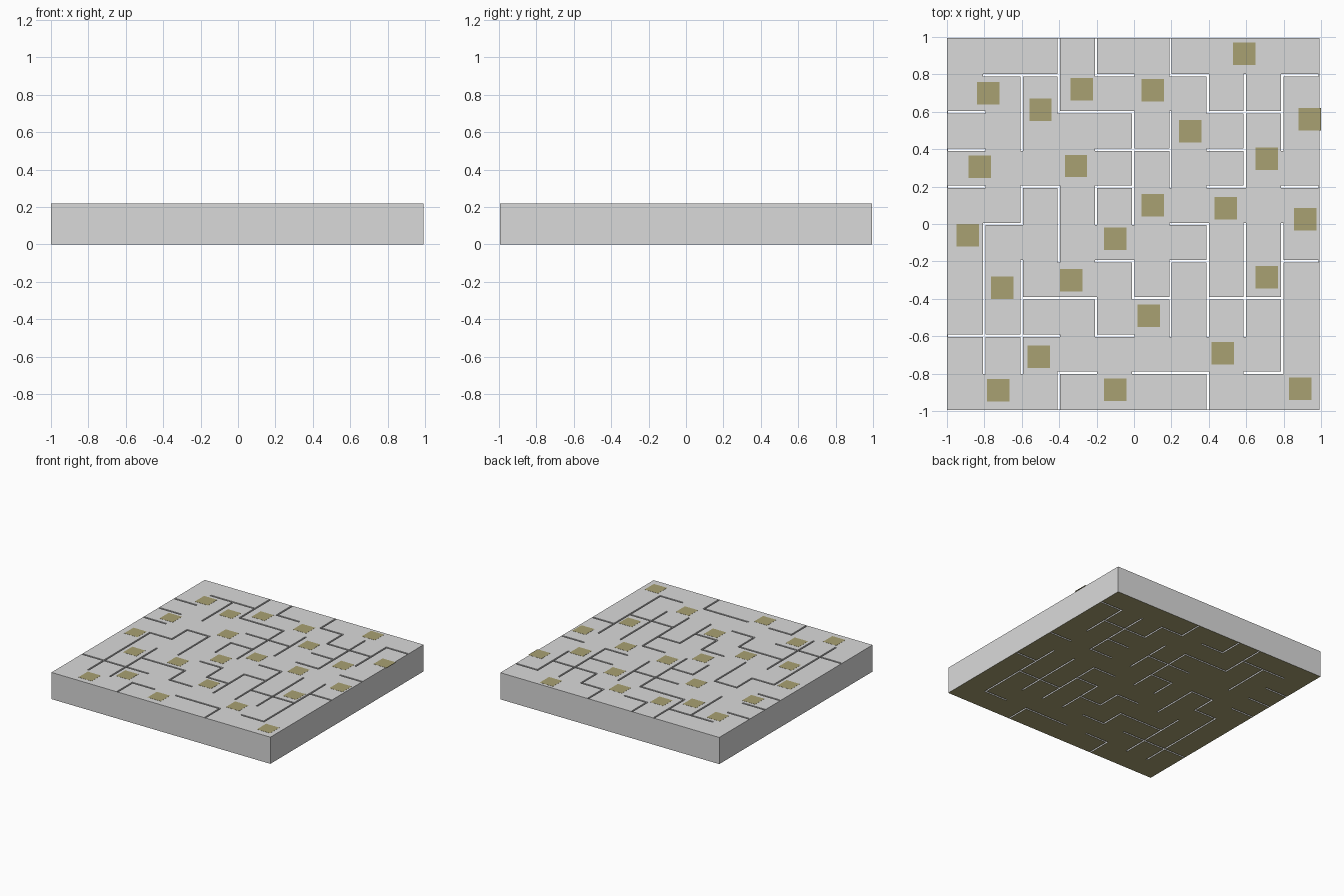
import bpy, bmesh

if "Cube" in bpy.data.objects:
    bpy.data.objects.remove(bpy.data.objects["Cube"])

HEIGHT = 0.219
P = 0.199            # maze cell pitch
X0, Y0 = -0.999, -0.995
H = 0.0065           # half width of a wall slot
RIM = 0.004          # thin outer skin left around the slots


def material(name, rgb):
    m = bpy.data.materials.new(name)
    m.diffuse_color = (*rgb, 1.0)
    m.use_nodes = True
    m.node_tree.nodes["Principled BSDF"].inputs["Base Color"].default_value = m.diffuse_color
    return m


grey = material("plain_grey", (0.70, 0.70, 0.70))
olive = material("olive", (0.395, 0.357, 0.170))

# hollow wall runs on the 10 x 10 cell grid: line index -> (start, end) cells
ROWS = {9: [(1, 3), (4, 5), (6, 7), (9, 10)],
        8: [(0, 1), (3, 5), (7, 9)],
        7: [(0, 1), (4, 6), (7, 8)],
        6: [(0, 1), (2, 3), (4, 5), (7, 8), (9, 10)],
        5: [(1, 2), (6, 7)],
        4: [(4, 5), (6, 7), (9, 10)],
        3: [(2, 4), (5, 6), (7, 9)],
        2: [(0, 3), (4, 5)],
        1: [(3, 4), (5, 7), (8, 9)]}
COLUMNS = {1: [(1, 5)],
           2: [(7, 9), (5, 6), (1, 4)],
           3: [(8, 10), (4, 6), (0, 1)],
           4: [(9, 10), (5, 6), (2, 3)],
           5: [(5, 8), (3, 4)],
           6: [(9, 10), (6, 8), (2, 4)],
           7: [(8, 9), (2, 5), (0, 1)],
           8: [(6, 9), (2, 5)],
           9: [(7, 9), (1, 5)]}


def is_slot(x, y):
    """True when a point (measured from the slab corner) lies in a wall slot."""
    if not (RIM < x < 10 * P - RIM and RIM < y < 10 * P - RIM):
        return False
    for runs, across, along in ((ROWS, y, x), (COLUMNS, x, y)):
        for line, spans in runs.items():
            if abs(across - line * P) < H:
                if any(a * P - H < along < b * P + H for a, b in spans):
                    return True
    return False


# maze slab: grid split at every slot edge, slots left open right through
cuts = [0, RIM, 10 * P - RIM, 10 * P]
for i in range(1, 10):
    cuts += [i * P - H, i * P + H]
cuts.sort()
n = len(cuts)
bm = bmesh.new()
grid = [[bm.verts.new((X0 + x, Y0 + y, 0)) for y in cuts] for x in cuts]
for i in range(n - 1):
    for j in range(n - 1):
        if not is_slot((cuts[i] + cuts[i + 1]) / 2, (cuts[j] + cuts[j + 1]) / 2):
            bm.faces.new((grid[i][j], grid[i + 1][j], grid[i + 1][j + 1], grid[i][j + 1]))
ext = bmesh.ops.extrude_face_region(bm, geom=bm.faces[:], use_keep_orig=True)
for v in ext["geom"]:
    if isinstance(v, bmesh.types.BMVert):
        v.co.z = HEIGHT
bmesh.ops.delete(bm, geom=[v for v in bm.verts if not v.link_faces], context='VERTS')
bmesh.ops.recalc_face_normals(bm, faces=bm.faces[:])
# floor underside is olive, everything else grey
for f in bm.faces:
    f.material_index = 1 if f.normal.z < -0.5 else 0
mesh = bpy.data.meshes.new("maze_slab")
bm.to_mesh(mesh)
bm.free()
mesh.materials.append(grey)
mesh.materials.append(olive)
bpy.context.collection.objects.link(bpy.data.objects.new("maze_slab", mesh))

# square ceiling panels, scattered over the roof
PANELS = [(-.78, .70), (-.50, .61), (-.28, .72), (.10, .715), (.59, .91), (.30, .495),
          (.94, .56), (.71, .35), (-.825, .305), (-.31, .31), (.10, .10), (.49, .085),
          (.915, .025), (-.89, -.06), (-.10, -.08), (-.705, -.34), (-.335, -.30),
          (.71, -.285), (.08, -.49), (-.51, -.71), (.475, -.69), (-.725, -.89),
          (-.10, -.885), (.89, -.88)]
for k, (x, y) in enumerate(PANELS):
    bpy.ops.mesh.primitive_cube_add(size=1, location=(x, y, HEIGHT))
    panel = bpy.context.object
    panel.name = f"ceiling_panel_{k + 1}"
    panel.scale = (0.12, 0.12, 0.002)
    panel.data.materials.append(olive)
